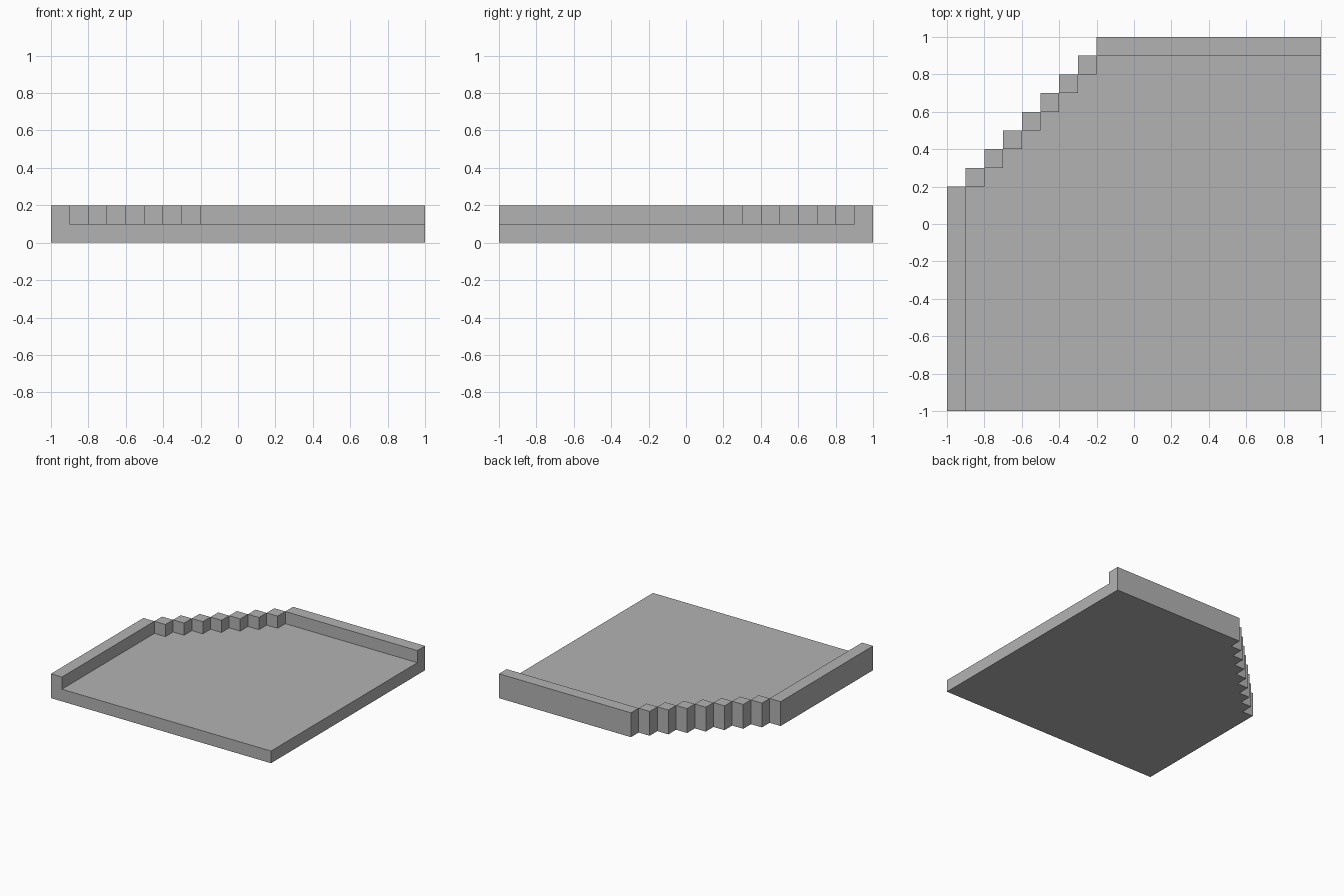
import bpy
import bmesh

default_cube = bpy.data.objects.get("Cube")
if default_cube:
    bpy.data.objects.remove(default_cube, do_unlink=True)

STEP = 0.1      # rail width, stair size and floor thickness
STEPS = 7       # stair blocks across the cut corner

grey = bpy.data.materials.new("plain_grey")
grey.use_nodes = True
colour = (0.45, 0.45, 0.45, 1)
grey.diffuse_color = colour
grey.node_tree.nodes["Principled BSDF"].inputs["Base Color"].default_value = colour

bm = bmesh.new()
corners = {}


def vert(x, y):
    """Return the shared plan vertex at this position."""
    key = (round(x, 3), round(y, 3))
    if key not in corners:
        corners[key] = bm.verts.new((*key, 0))
    return corners[key]


def plan(points):
    return bm.faces.new([vert(x, y) for x, y in points])


def box(x0, y0, x1, y1):
    return plan([(x0, y0), (x1, y0), (x1, y1), (x0, y1)])


def raise_faces(faces):
    """Extrude faces upward by one step and return the new caps."""
    result = bmesh.ops.extrude_face_region(bm, geom=faces)["geom"]
    moved = [g for g in result if isinstance(g, bmesh.types.BMVert)]
    bmesh.ops.translate(bm, verts=moved, vec=(0, 0, STEP))
    return [g for g in result if isinstance(g, bmesh.types.BMFace)]


# Plan of the floor, with a stepped edge along the cut corner
inner = [(1, -1), (1, 0.9), (-0.2, 0.9)]
for i in range(STEPS):
    x, y = -0.2 - i * STEP, 0.8 - i * STEP
    inner += [(x, y), (x - STEP, y)]
inner.append((-0.9, -1))
plan(inner)

# Plan of the back rail, side rail and stair blocks
box(-0.2, 0.9, 1, 1)
box(-1, -1, -0.9, 0.2)
for i in range(STEPS):
    x, y = -0.3 - i * STEP, 0.8 - i * STEP
    box(x, y, x + STEP, y + STEP)

# Raise the slab, then everything on it except the floor
caps = raise_faces(bm.faces[:])
bmesh.ops.recalc_face_normals(bm, faces=bm.faces[:])
floor = max(caps, key=lambda f: f.calc_area())
raise_faces([f for f in caps if f is not floor])

# Merge coplanar faces into clean surfaces
bmesh.ops.dissolve_limit(bm, angle_limit=0.01, verts=bm.verts[:], edges=bm.edges[:])

mesh = bpy.data.meshes.new("floor_with_stepped_rail")
bm.to_mesh(mesh)
bm.free()
mesh.materials.append(grey)
tile = bpy.data.objects.new("floor_with_stepped_rail", mesh)
bpy.context.collection.objects.link(tile)
